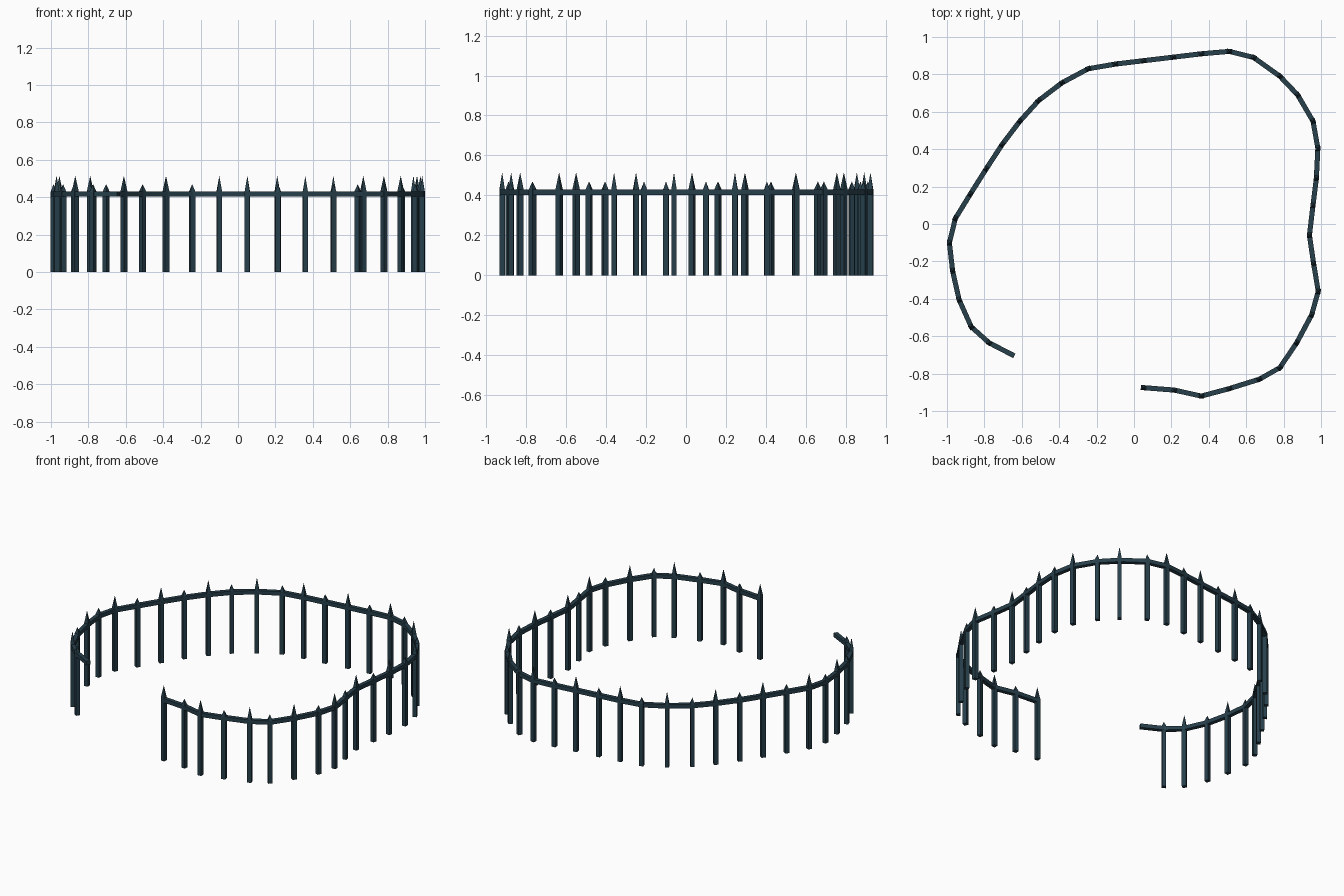
import bpy, bmesh, math
from mathutils import Vector

if "Cube" in bpy.data.objects:
    bpy.data.objects.remove(bpy.data.objects["Cube"])

# Fence line in plan, one point per picket (the last is only the free rail end)
PATH = [Vector(p) for p in [
    (0.05, -0.875), (0.215, -0.888), (0.36, -0.92), (0.51, -0.88), (0.67, -0.83),
    (0.78, -0.768), (0.87, -0.635), (0.95, -0.485), (0.985, -0.36), (0.96, -0.21),
    (0.938, -0.06), (0.957, 0.10), (0.975, 0.245), (0.983, 0.405), (0.957, 0.55),
    (0.875, 0.69), (0.78, 0.79), (0.64, 0.89), (0.51, 0.923), (0.36, 0.91),
    (0.21, 0.892), (0.05, 0.873), (-0.10, 0.855), (-0.245, 0.83), (-0.385, 0.755),
    (-0.51, 0.66), (-0.61, 0.55), (-0.705, 0.425), (-0.79, 0.295), (-0.875, 0.16),
    (-0.955, 0.03), (-0.987, -0.10), (-0.97, -0.25), (-0.935, -0.405),
    (-0.87, -0.55), (-0.775, -0.635), (-0.64, -0.705)]]
WIDTH, POST_TOP = 0.027, 0.43

iron = bpy.data.materials.new("dark_iron")
iron.diffuse_color = (0.02, 0.05, 0.07, 1)
iron.use_nodes = True
iron.node_tree.nodes["Principled BSDF"].inputs["Base Color"].default_value = iron.diffuse_color


def finish(name, bm):
    bmesh.ops.recalc_face_normals(bm, faces=bm.faces)
    mesh = bpy.data.meshes.new(name)
    bm.to_mesh(mesh)
    bm.free()
    mesh.materials.append(iron)
    obj = bpy.data.objects.new(name, mesh)
    bpy.context.collection.objects.link(obj)
    return obj


def tangent(i):
    a, b = PATH[max(i - 1, 0)], PATH[min(i + 1, len(PATH) - 1)]
    return (b - a).normalized()


# Square pickets with pyramid points, alternately tall and short
def picket(i):
    bm = bmesh.new()
    h = WIDTH / 2
    base = [bm.verts.new((x, y, 0)) for x, y in ((-h, -h), (h, -h), (h, h), (-h, h))]
    top = [bm.verts.new((v.co.x, v.co.y, POST_TOP)) for v in base]
    tip = bm.verts.new((0, 0, 0.47 if i % 2 else 0.515))
    bm.faces.new(base)
    for k in range(4):
        n = (k + 1) % 4
        bm.faces.new((base[k], base[n], top[n], top[k]))
        bm.faces.new((top[k], top[n], tip))
    t = tangent(i)
    obj = finish(f"picket_{i + 1:02d}", bm)
    obj.location = (PATH[i].x, PATH[i].y, 0)
    obj.rotation_euler.z = math.atan2(t.y, t.x)


for i in range(len(PATH) - 1):
    picket(i)

# Mitred rail swept along the pickets
bm = bmesh.new()
rings = []
for i, p in enumerate(PATH):
    t = tangent(i)
    side = Vector((-t.y, t.x)) * WIDTH / 2
    rings.append([bm.verts.new((p.x + s * side.x, p.y + s * side.y, z))
                  for s, z in ((-1, 0.403), (1, 0.403), (1, 0.43), (-1, 0.43))])
for a, b in zip(rings, rings[1:]):
    for k in range(4):
        n = (k + 1) % 4
        bm.faces.new((a[k], a[n], b[n], b[k]))
bm.faces.new(rings[0])
bm.faces.new(rings[-1])
finish("top_rail", bm)
